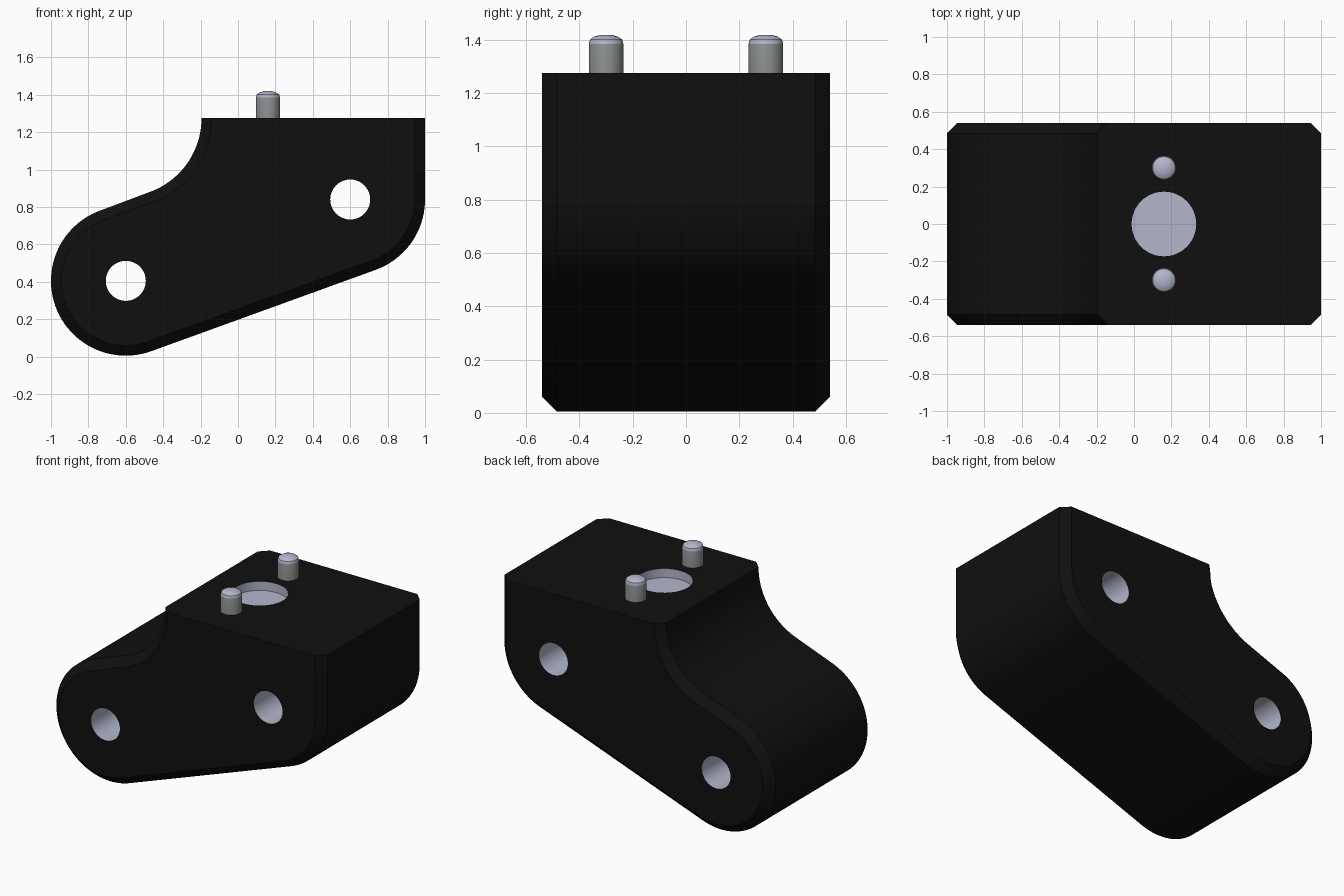
import bpy, bmesh, math
from mathutils import Matrix

if "Cube" in bpy.data.objects:
    bpy.data.objects.remove(bpy.data.objects["Cube"])


def material(name, rgb):
    m = bpy.data.materials.new(name)
    m.diffuse_color = (*rgb, 1)
    m.use_nodes = True
    m.node_tree.nodes["Principled BSDF"].inputs["Base Color"].default_value = m.diffuse_color
    return m


BLACK = material("matte black", (0.005, 0.005, 0.005))
SILVER = material("pale lavender steel", (0.45, 0.47, 0.60))
GREY = material("mid grey steel", (0.26, 0.275, 0.275))

TOP, HALF_W, BEVEL = 1.275, 0.54, 0.055
R = 0.40                                   # lobe radius
LOW, HIGH = (-0.6, 0.405), (0.6, 0.84)     # pivot hole centres (x, z)
TILT = math.atan2(HIGH[1] - LOW[1], HIGH[0] - LOW[0])
SCOOP_R = 0.42
SCOOP = (-0.195 - SCOOP_R, TOP)


def make_object(name, bm, mats):
    bmesh.ops.recalc_face_normals(bm, faces=bm.faces)
    me = bpy.data.meshes.new(name)
    bm.to_mesh(me)
    bm.free()
    ob = bpy.data.objects.new(name, me)
    for m in mats:
        me.materials.append(m)
    bpy.context.collection.objects.link(ob)
    return ob


def smooth(ob):
    bpy.ops.object.select_all(action='DESELECT')
    ob.select_set(True)
    bpy.context.view_layer.objects.active = ob
    bpy.ops.object.shade_smooth_by_angle(angle=math.radians(30))


def arc(c, r, a0, a1, n):
    angles = [a0 + (a1 - a0) * i / n for i in range(n + 1)]
    return [(c[0] + r * math.cos(a), c[1] + r * math.sin(a)) for a in angles]


def outline(d):
    """Side profile, shrunk by d everywhere except along the flat top."""
    q = math.pi / 2
    return (arc(HIGH, R - d, 0, TILT - q, 20)
            + arc(LOW, R - d, TILT - q, TILT - 3 * q, 48)
            + arc(SCOOP, SCOOP_R + d, TILT - q, 0, 24)
            + [(1 - d, TOP)])


# Body: side profile lofted across the width with chamfered side faces
bm = bmesh.new()
rings = []
for y, d in ((-HALF_W, BEVEL), (BEVEL - HALF_W, 0), (HALF_W - BEVEL, 0), (HALF_W, BEVEL)):
    rings.append([bm.verts.new((x, y, z)) for x, z in outline(d)])
for a, b in zip(rings, rings[1:]):
    n = len(a)
    for i in range(n - 1):
        bm.faces.new((a[i], a[i + 1], b[i + 1], b[i]))
# flat top closes all rings as one face
bm.faces.new([r[-1] for r in rings] + [r[-2] for r in reversed(rings)])
# one edge strip remains: corner of the top down to the right lobe
for a, b in zip(rings, rings[1:]):
    bm.faces.new((a[-1], a[0], b[0], b[-1]))
bm.faces.new(rings[0])
bm.faces.new(rings[-1])
# the strip beneath the flat top is replaced by the single top face
extra = [f for f in bm.faces if len(f.verts) == 4 and all(abs(v.co.z - TOP) < 1e-4 for v in f.verts)]
bmesh.ops.delete(bm, geom=extra, context='FACES_ONLY')
loose = [e for e in bm.edges if not e.link_faces]
bmesh.ops.delete(bm, geom=loose, context='EDGES')
body = make_object("bracket_body", bm, [BLACK])


def cutter(name, r, depth, loc, rot):
    bm = bmesh.new()
    bmesh.ops.create_cone(bm, cap_ends=True, segments=48, radius1=r, radius2=r,
                          depth=depth, matrix=Matrix.Translation(loc) @ rot)
    ob = make_object(name, bm, [SILVER])
    ob.hide_render = True
    return ob


# Pivot holes through the sides and a shallow round recess in the top
PIN_X, RECESS = 0.16, 0.06
sideways = Matrix.Rotation(math.pi / 2, 4, 'X')
cutters = [cutter("pivot_hole_cutter", 0.107, 2, (x, 0, z), sideways) for x, z in (LOW, HIGH)]
cutters.append(cutter("recess_cutter", 0.173, 2 * RECESS, (PIN_X, 0, TOP), Matrix()))
bpy.context.view_layer.objects.active = body
for c in cutters:
    mod = body.modifiers.new(c.name, 'BOOLEAN')
    mod.operation, mod.object, mod.solver = 'DIFFERENCE', c, 'EXACT'
    mod.material_mode = 'TRANSFER'
    bpy.ops.object.modifier_apply(modifier=mod.name)
    bpy.data.objects.remove(c)
smooth(body)

# Locating pins: grey shank with a pale tapered, domed tip
for side, label in ((-1, "front"), (1, "back")):
    bm = bmesh.new()
    prev, n = None, 32
    for r, z in ((0.065, TOP - 0.03), (0.065, 1.385), (0.06, 1.402), (0.045, 1.412), (0.022, 1.419)):
        ring = [bm.verts.new((PIN_X + r * math.cos(t), side * 0.30 + r * math.sin(t), z))
                for t in (2 * math.pi * i / n for i in range(n))]
        if prev:
            for i in range(n):
                j = (i + 1) % n
                f = bm.faces.new((prev[i], prev[j], ring[j], ring[i]))
                f.material_index = 1 if z > 1.39 else 0
        else:
            bm.faces.new(ring)
        prev = ring
    bm.faces.new(prev).material_index = 1
    smooth(make_object(label + "_locating_pin", bm, [GREY, SILVER]))
